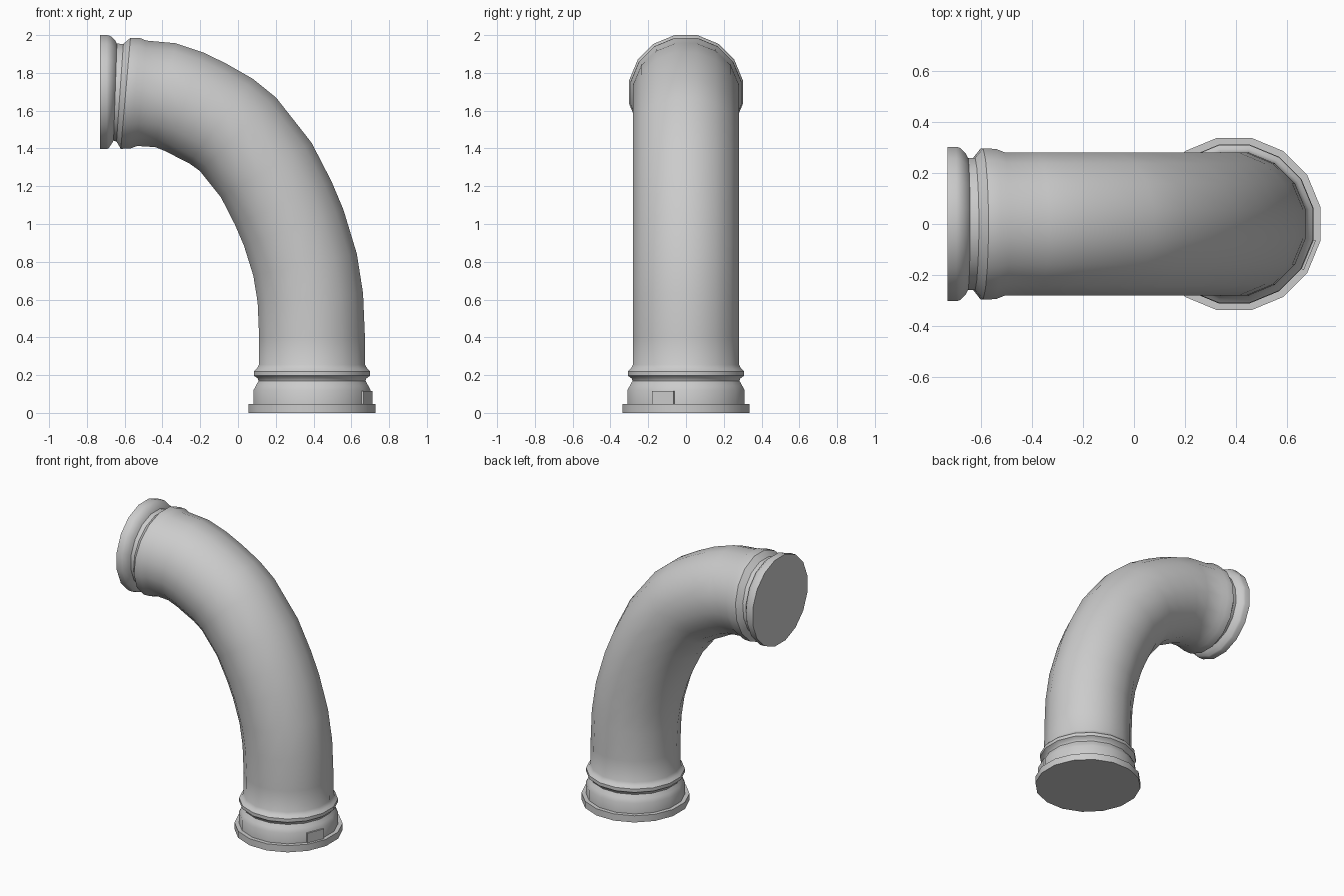
import bpy, bmesh, math
from mathutils import Vector

cube = bpy.data.objects.get("Cube")
if cube:
    bpy.data.objects.remove(cube)

SIDES = 16
HALF = math.pi / SIDES

grey = bpy.data.materials.new("pipe grey")
grey.use_nodes = True
grey.diffuse_color = (0.6, 0.6, 0.6, 1)
grey.node_tree.nodes["Principled BSDF"].inputs["Base Color"].default_value = (0.6, 0.6, 0.6, 1)


def finish(bm, name, smooth):
    bmesh.ops.recalc_face_normals(bm, faces=bm.faces)
    mesh = bpy.data.meshes.new(name)
    bm.to_mesh(mesh)
    bm.free()
    mesh.materials.append(grey)
    obj = bpy.data.objects.new(name, mesh)
    bpy.context.collection.objects.link(obj)
    bpy.ops.object.select_all(action="DESELECT")
    obj.select_set(True)
    bpy.context.view_layer.objects.active = obj
    if smooth:
        bpy.ops.object.shade_smooth_by_angle(angle=math.radians(40))
    return obj


def loft(name, stations):
    """Skin 16-sided rings given as (x, z, lean in degrees, radius to flats)."""
    bm = bmesh.new()
    rings = []
    for x, z, lean, radius in stations:
        a = math.radians(lean)
        across = Vector((math.cos(a), 0, math.sin(a)))
        r = radius / math.cos(HALF)
        ring = []
        for i in range(SIDES):
            t = HALF * (2 * i + 1)
            p = Vector((x, 0, z)) + across * r * math.cos(t)
            p.y = r * math.sin(t)
            ring.append(bm.verts.new(p))
        rings.append(ring)
    for low, high in zip(rings, rings[1:]):
        for i in range(SIDES):
            j = (i + 1) % SIDES
            bm.faces.new((low[i], low[j], high[j], high[i]))
    bm.faces.new(rings[0])
    bm.faces.new(rings[-1])
    return finish(bm, name, True)


BASE_X = 0.392

# Flat foot flange
loft("base_flange", [(BASE_X, z, 0, 0.337) for z in (0, 0.047)])

# Lower collar, groove and bead, then the curved pipe
collar = [(0.04, 0.31), (0.12, 0.31), (0.145, 0.297), (0.17, 0.283), (0.182, 0.287),
          (0.197, 0.308), (0.22, 0.308), (0.235, 0.292), (0.255, 0.281)]
bend = [(0.392, 0.4, 0), (0.383, 0.61, 5), (0.355, 0.785, 12), (0.295, 0.98, 20),
        (0.24, 1.11, 24), (0.15, 1.285, 31), (0.0, 1.475, 44), (-0.09, 1.545, 53),
        (-0.19, 1.6, 63), (-0.28, 1.645, 70), (-0.385, 1.682, 79), (-0.51, 1.692, 85)]
# Upper bead, neck and rounded end flange
end = [(-0.545, 1.692, 85, 0.294), (-0.595, 1.692, 85, 0.295), (-0.625, 1.695, 86, 0.259),
       (-0.65, 1.698, 88, 0.257), (-0.66, 1.698, 88, 0.275), (-0.68, 1.698, 89, 0.297),
       (-0.695, 1.698, 90, 0.302), (-0.73, 1.698, 90, 0.302)]
loft("curved_pipe", [(BASE_X, z, 0, r) for z, r in collar]
     + [(x, z, a, 0.28) for x, z, a in bend] + end)

# Small flat plate lying on one facet of the lower collar
bm = bmesh.new()
bmesh.ops.create_cube(bm, size=1)
for v in bm.verts:
    v.co = Vector((v.co.x * 0.018 + 0.311, v.co.y * 0.124, v.co.z * 0.07 + 0.08))
plate = finish(bm, "collar_plate", False)
plate.location.x = BASE_X
plate.rotation_euler.z = -2 * HALF
